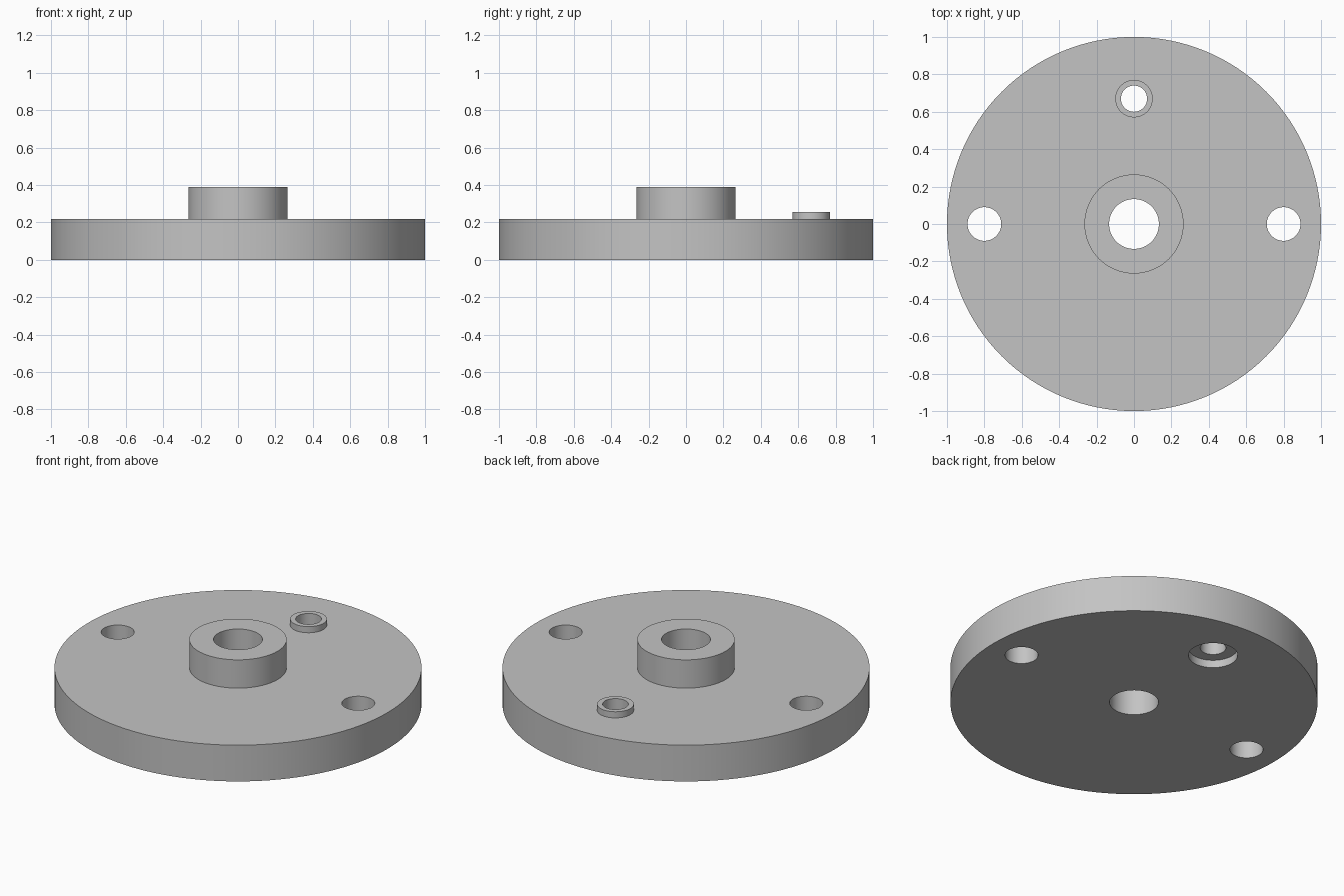
import bpy
import math

cube = bpy.data.objects.get("Cube")
if cube:
    bpy.data.objects.remove(cube, do_unlink=True)

# Dimensions
PLATE_TOP, HUB_TOP, COLLAR_TOP = 0.218, 0.388, 0.255
COLLAR_Y = 0.67
MARGIN = 0.1

grey = bpy.data.materials.new("machined_grey")
grey.use_nodes = True
colour = (0.55, 0.55, 0.55, 1.0)
grey.diffuse_color = colour
grey.node_tree.nodes["Principled BSDF"].inputs["Base Color"].default_value = colour


def cylinder(name, radius, bottom, top, x=0.0, y=0.0, sides=64):
    bpy.ops.mesh.primitive_cylinder_add(
        vertices=sides, radius=radius, depth=top - bottom,
        location=(x, y, (bottom + top) / 2))
    obj = bpy.context.object
    obj.name = obj.data.name = name
    obj.data.materials.append(grey)
    return obj


def combine(body, tool, operation):
    """Apply a boolean to the body and discard the tool."""
    mod = body.modifiers.new(tool.name, "BOOLEAN")
    mod.operation, mod.solver, mod.object = operation, "EXACT", tool
    bpy.ops.object.select_all(action="DESELECT")
    body.select_set(True)
    bpy.context.view_layer.objects.active = body
    bpy.ops.object.modifier_apply(modifier=mod.name)
    bpy.data.objects.remove(tool, do_unlink=True)


# Round plate with a raised hub and a small collar near the back
flange = cylinder("flange_plate", 1.0, 0, PLATE_TOP, sides=128)
combine(flange, cylinder("hub", 0.265, PLATE_TOP / 2, HUB_TOP), "UNION")
combine(flange, cylinder("collar", 0.1, PLATE_TOP / 2, COLLAR_TOP, y=COLLAR_Y), "UNION")

# Through holes: hub bore, collar bore and two bolt holes
for name, radius, x, y in (
    ("hub_bore", 0.133, 0, 0),
    ("collar_bore", 0.07, 0, COLLAR_Y),
    ("left_bolt_hole", 0.09, 0.8, 0),
    ("right_bolt_hole", 0.09, -0.8, 0),
):
    combine(flange, cylinder(name, radius, -MARGIN, HUB_TOP + MARGIN, x, y), "DIFFERENCE")

# Wider recess under the collar, open at the bottom
combine(flange, cylinder("recess", 0.134, -MARGIN, 0.046, y=COLLAR_Y), "DIFFERENCE")

# Smooth round walls, sharp rims
bpy.ops.object.select_all(action="DESELECT")
flange.select_set(True)
bpy.context.view_layer.objects.active = flange
bpy.ops.object.shade_smooth_by_angle(angle=math.radians(30))
